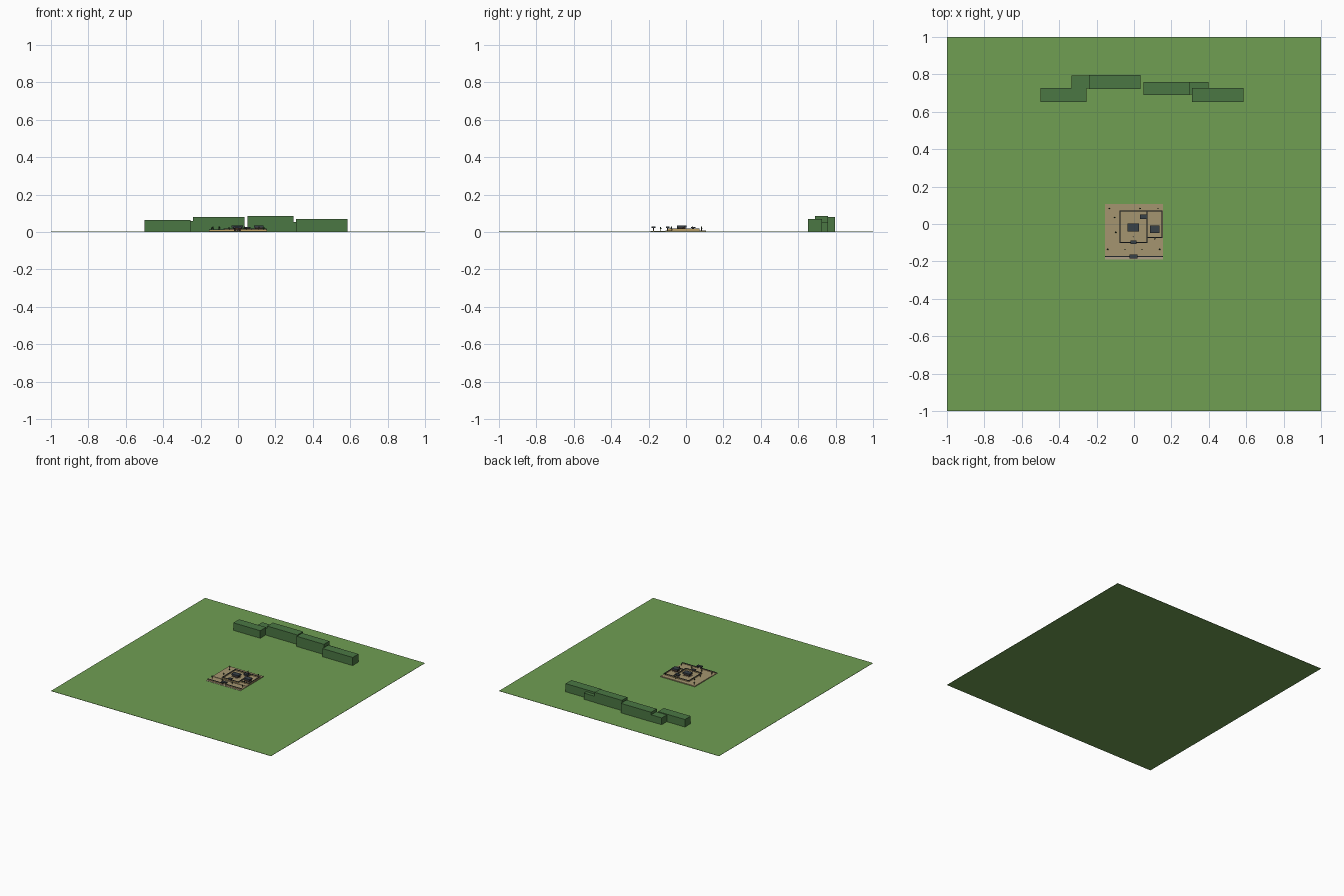
import bpy
import bmesh
from mathutils import Matrix

cube = bpy.data.objects.get("Cube")
if cube:
    bpy.data.objects.remove(cube, do_unlink=True)


def material(name, rgb):
    m = bpy.data.materials.new(name)
    m.use_nodes = True
    m.diffuse_color = (*rgb, 1)
    m.node_tree.nodes["Principled BSDF"].inputs["Base Color"].default_value = (*rgb, 1)
    return m


GRASS = material("grass green", (0.160, 0.345, 0.086))
HEDGE = material("forest green", (0.070, 0.185, 0.057))
EARTH = material("sandy earth", (0.375, 0.300, 0.162))
STONE = material("pale stone", (0.430, 0.345, 0.245))
ROOF = material("slate roof", (0.040, 0.052, 0.064))
WOOD = material("dark timber", (0.050, 0.025, 0.014))
PLASTER = material("ochre plaster", (0.52, 0.36, 0.13))
LEAF = material("dark foliage", (0.022, 0.055, 0.022))


def finish(name, bm, mat):
    mesh = bpy.data.meshes.new(name)
    bm.to_mesh(mesh)
    bm.free()
    mesh.materials.append(mat)
    obj = bpy.data.objects.new(name, mesh)
    bpy.context.collection.objects.link(obj)
    return obj


def box(name, x, y, z, mat):
    """Box from (min, max) pairs."""
    bm = bmesh.new()
    centre = [(a + b) / 2 for a, b in (x, y, z)]
    size = [b - a for a, b in (x, y, z)]
    bmesh.ops.create_cube(bm, size=1, matrix=Matrix.Translation(centre) @ Matrix.Diagonal((*size, 1)))
    return finish(name, bm, mat)


def cone(name, x, y, z0, z1, r0, r1, mat):
    bm = bmesh.new()
    bmesh.ops.create_cone(bm, cap_ends=True, segments=6, radius1=r0, radius2=r1,
                          depth=z1 - z0, matrix=Matrix.Translation((x, y, (z0 + z1) / 2)))
    return finish(name, bm, mat)


# Meadow: a thin slab that everything stands on
GROUND = 0.002
box("meadow", (-1, 1), (-1, 1), (0, GROUND), GRASS)

# Curved row of woodland blocks behind the compound
for i, (x0, x1, y0, y1, h) in enumerate([
        (-0.50, -0.255, 0.653, 0.728, 0.064),
        (-0.335, -0.09, 0.724, 0.794, 0.058),
        (-0.24, 0.035, 0.722, 0.796, 0.080),
        (0.05, 0.298, 0.690, 0.760, 0.086),
        (0.16, 0.397, 0.692, 0.758, 0.053),
        (0.31, 0.585, 0.653, 0.728, 0.069)]):
    box(f"woodland_block_{i + 1}", (x0, x1), (y0, y1), (GROUND, h), HEDGE)

# Stepped site: front path, forecourt, upper terrace
PATH, LOW, HIGH = 0.004, 0.006, 0.009
box("front_path", (-0.155, 0.155), (-0.190, -0.172), (GROUND, PATH), STONE)
box("forecourt", (-0.155, 0.155), (-0.172, -0.11), (GROUND, LOW), EARTH)
box("upper_terrace", (-0.155, 0.155), (-0.11, 0.107), (GROUND, HIGH), EARTH)


def wall(name, a, b, z):
    """Plastered boundary wall with a slate coping, along x or y."""
    for part, half, z0, z1, mat in (("body", 0.0018, 0, 0.007, PLASTER),
                                    ("coping", 0.0028, 0.007, 0.010, ROOF)):
        xs, ys = sorted((a[0], b[0])), sorted((a[1], b[1]))
        box(f"{name}_{part}", (xs[0] - half, xs[1] + half), (ys[0] - half, ys[1] + half),
            (z + z0, z + z1), mat)


# Boundary walls, broken at the gates
for s, side in ((-1, "right"), (1, "left")):
    wall(f"front_wall_{side}", (s * 0.018, -0.174), (s * 0.152, -0.174), PATH)
wall("court_wall_front_right", (-0.074, -0.098), (-0.015, -0.098), HIGH)
wall("court_wall_front_left", (0.011, -0.098), (0.070, -0.098), HIGH)
wall("court_wall_right", (-0.074, -0.098), (-0.074, 0.070), HIGH)
wall("court_wall_left", (0.070, -0.098), (0.070, 0.070), HIGH)
wall("court_wall_back", (-0.074, 0.070), (0.070, 0.070), HIGH)
wall("side_wall_front", (0.070, -0.072), (0.150, -0.072), HIGH)
wall("side_wall_left", (0.150, -0.072), (0.150, 0.070), HIGH)
wall("side_wall_back", (0.070, 0.070), (0.150, 0.070), HIGH)


def hall(name, x, y, w, d, z, h):
    """Timber hall on a plinth with a broad slate roof."""
    for part, grow, z0, z1, mat in (("plinth", -0.002, 0, 0.002, STONE),
                                    ("walls", -0.006, 0.002, h * 0.6, WOOD),
                                    ("roof", 0, h * 0.6, h, ROOF)):
        hw, hd = w / 2 + grow, d / 2 + grow
        box(f"{name}_{part}", (x - hw, x + hw), (y - hd, y + hd), (z + z0, z + z1), mat)


def gate(name, x, y, w, d, z, h):
    """Two timber posts under a slate roof."""
    for s, side in ((-1, "right"), (1, "left")):
        px = x + s * (w / 2 - 0.006)
        box(f"{name}_post_{side}", (px - 0.003, px + 0.003), (y - 0.003, y + 0.003),
            (z, z + h * 0.7), WOOD)
    box(f"{name}_roof", (x - w / 2, x + w / 2), (y - d / 2, y + d / 2),
        (z + h * 0.7, z + h), ROOF)


hall("main_hall", -0.003, -0.018, 0.062, 0.042, HIGH, 0.025)
hall("side_hall", 0.111, -0.029, 0.052, 0.040, HIGH, 0.026)
hall("small_hall", 0.049, 0.038, 0.036, 0.024, HIGH, 0.018)
gate("inner_gate", -0.003, -0.098, 0.032, 0.020, HIGH, 0.019)
gate("front_gate", -0.003, -0.173, 0.042, 0.021, PATH, 0.025)

# Lantern in front of the main hall
cone("lantern", -0.003, -0.066, HIGH, HIGH + 0.007, 0.003, 0.002, STONE)

# Scattered small trees
for i, (x, y) in enumerate([(-0.133, 0.083), (0.034, 0.083), (0.128, 0.083),
                            (-0.102, 0.035), (-0.098, -0.045), (0.112, -0.078),
                            (-0.140, -0.136), (-0.048, -0.136), (0.043, -0.136),
                            (0.138, -0.136)]):
    z = HIGH if y > -0.11 else LOW
    cone(f"tree_trunk_{i + 1}", x, y, z, z + 0.010, 0.0015, 0.0015, WOOD)
    cone(f"tree_crown_{i + 1}", x, y, z + 0.010, z + 0.020, 0.0042, 0.003, LEAF)
